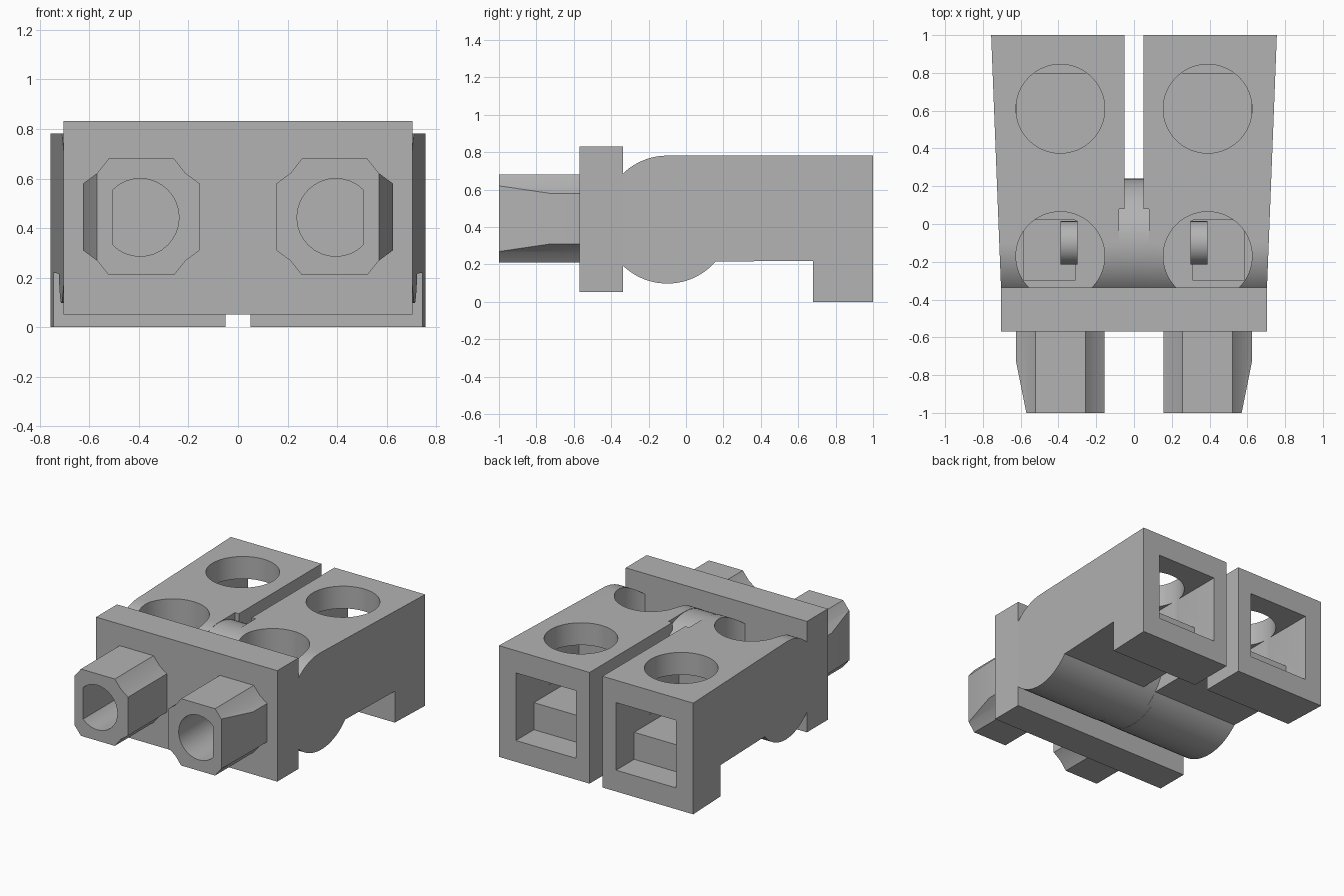
import bpy, bmesh
from math import sin, cos, pi, radians

if "Cube" in bpy.data.objects:
    bpy.data.objects.remove(bpy.data.objects["Cube"], do_unlink=True)

# One grey for the whole model
grey = bpy.data.materials.new("plain_grey")
grey.use_nodes = True
colour = (0.45, 0.45, 0.45, 1)
grey.diffuse_color = colour
grey.node_tree.nodes["Principled BSDF"].inputs["Base Color"].default_value = colour


def arc(cu, cv, r, start=0, end=360, n=64):
    """Points on an arc; a full circle leaves out the repeated end."""
    steps = n if end - start == 360 else n + 1
    angles = [radians(start + (end - start) * i / n) for i in range(steps)]
    return [(cu + r * cos(a), cv + r * sin(a)) for a in angles]


def prism(name, profile, axis, lo, hi):
    """Extrude a closed 2D profile along an axis."""
    place = {"x": lambda u, v, w: (w, u, v),
             "y": lambda u, v, w: (u, w, v),
             "z": lambda u, v, w: (u, v, w)}[axis]
    bm = bmesh.new()
    rings = [[bm.verts.new(place(u, v, w)) for u, v in profile] for w in (lo, hi)]
    for ring in rings:
        bm.faces.new(ring)
    n = len(profile)
    for i in range(n):
        j = (i + 1) % n
        bm.faces.new((rings[0][i], rings[0][j], rings[1][j], rings[1][i]))
    bmesh.ops.recalc_face_normals(bm, faces=bm.faces[:])
    mesh = bpy.data.meshes.new(name)
    bm.to_mesh(mesh)
    bm.free()
    mesh.materials.append(grey)
    obj = bpy.data.objects.new(name, mesh)
    bpy.context.collection.objects.link(obj)
    return obj


def box(name, x0, x1, y0, y1, z0, z1):
    return prism(name, [(x0, y0), (x1, y0), (x1, y1), (x0, y1)], "z", z0, z1)


def carve(obj, cutters):
    """Subtract each cutter, bake the result, and drop the cutters."""
    for cutter in cutters:
        cutter.hide_render = True
        mod = obj.modifiers.new("cut", "BOOLEAN")
        mod.operation, mod.solver, mod.object = "DIFFERENCE", "EXACT", cutter
    graph = bpy.context.evaluated_depsgraph_get()
    mesh = bpy.data.meshes.new_from_object(obj.evaluated_get(graph))
    obj.modifiers.clear()
    obj.data = mesh
    for cutter in cutters:
        bpy.data.objects.remove(cutter, do_unlink=True)


def finish(obj, mirror=False):
    bpy.ops.object.select_all(action="DESELECT")
    obj.select_set(True)
    bpy.context.view_layer.objects.active = obj
    bpy.ops.object.shade_smooth_by_angle(angle=radians(30))
    if mirror:
        mod = obj.modifiers.new("mirror", "MIRROR")
        mod.use_mirror_merge = False


HINGE_Y, HINGE_Z, HINGE_R = -0.1, 0.44, 0.342
CENTRE_X, HOLE_R = 0.39, 0.235

# Arms: rounded hinge end, flat underside, foot at the back
side = arc(HINGE_Y, HINGE_Z, HINGE_R, 90, 319, 56)
side += [(0.68, 0.22), (0.68, 0), (1, 0), (1, HINGE_Z + HINGE_R)]
arm = prism("arms", side, "x", 0.05, 0.7)
for v in arm.data.vertices:
    if v.co.x > 0.5:
        v.co.x = 0.704 + (v.co.y + 0.34) * 0.039

left, right = CENTRE_X - HOLE_R, CENTRE_X + HOLE_R
carve(arm, [
    box("hub_notch", 0, 0.08, -0.6, 0.08, -0.1, 1),
    prism("rear_hole", arc(CENTRE_X, 0.61, HOLE_R), "z", 0.4, 1),
    prism("front_hole", arc(CENTRE_X, -0.17, HOLE_R), "z", 0.42, 1),
    # Stepped socket opening through the back
    prism("socket", [(0.3, 0.34), (0.8, 0.34), (0.8, 0.15), (1.1, 0.15),
                     (1.1, 0.625), (0.3, 0.625)], "x", left + 0.002, right - 0.002),
    box("pin_pocket", 0.312, 0.582, -0.3, 0.02, 0.3, 0.6),
])
finish(arm, True)

# Pin in each front hole
finish(prism("hinge_pin", arc(HINGE_Y, HINGE_Z, 0.115, n=32), "x", 0.3, 0.39), True)

# Hub between the arms
finish(prism("hub", arc(HINGE_Y, HINGE_Z, HINGE_R - 0.002), "x", -0.08, 0.08))

# Front plate
finish(box("front_plate", -0.705, 0.705, -0.57, -0.337, 0.052, 0.832))

# Nozzles: eight-sided tubes with slightly hollow corners and a tapered outer side
outline = []
for sx, sz in ((1, 1), (-1, 1), (-1, -1), (1, -1)):
    corner = [(0.235, 0.135), (0.178, 0.177), (0.132, 0.235)]
    if sx * sz < 0:
        corner.reverse()
    outline += [(CENTRE_X + sx * u, 0.445 + sz * v) for u, v in corner]
nozzle = prism("nozzles", outline, "y", -1, -0.5)
bore = [(min(x, 0.505), z) for x, z in arc(CENTRE_X + 0.005, 0.443, 0.157, n=32)]
bore = [p for i, p in enumerate(bore) if p[0] < 0.505 or bore[i - 1][0] < 0.505
        or bore[(i + 1) % len(bore)][0] < 0.505]
carve(nozzle, [
    prism("bore", bore, "y", -1.1, -0.55),
    prism("taper", [(0.55, -1.1), (0.57, -1), (0.626, -0.72), (0.8, -0.72),
                    (0.8, -1.1)], "z", 0, 1),
])
finish(nozzle, True)
